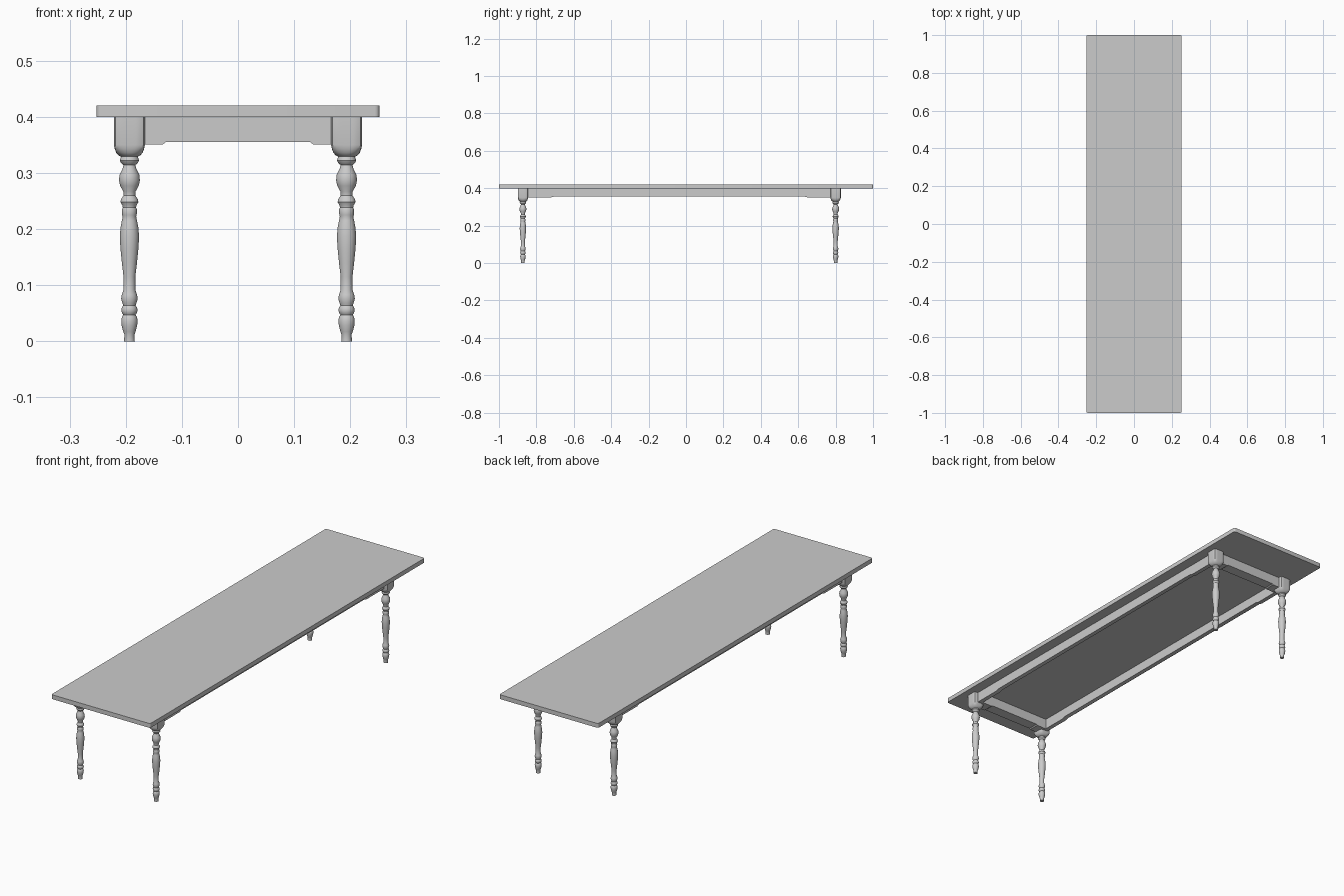
import bpy, bmesh, math

if "Cube" in bpy.data.objects:
    bpy.data.objects.remove(bpy.data.objects["Cube"])

LEG_X = 0.1935
LEG_Y = {"front": -0.872, "back": 0.80}
SEG = 32


def finish(bm, name, angle=35):
    bmesh.ops.recalc_face_normals(bm, faces=bm.faces)
    me = bpy.data.meshes.new(name)
    bm.to_mesh(me)
    bm.free()
    ob = bpy.data.objects.new(name, me)
    bpy.context.collection.objects.link(ob)
    bpy.ops.object.select_all(action='DESELECT')
    ob.select_set(True)
    bpy.context.view_layer.objects.active = ob
    bpy.ops.object.shade_smooth_by_angle(angle=math.radians(angle))
    return ob


def turned(name, rings, loc):
    """Loft rings of (z, radius, squareness); squareness 2 is a circle."""
    bm = bmesh.new()
    loops = []
    for z, r, n in rings:
        loop = []
        for i in range(SEG):
            a = 2 * math.pi * i / SEG
            c, s = math.cos(a), math.sin(a)
            d = r / (abs(c) ** n + abs(s) ** n) ** (1 / n)
            loop.append(bm.verts.new((loc[0] + c * d, loc[1] + s * d, z)))
        loops.append(loop)
    for a, b in zip(loops, loops[1:]):
        for i in range(SEG):
            j = (i + 1) % SEG
            bm.faces.new((a[i], a[j], b[j], b[i]))
    bm.faces.new(loops[0][::-1])
    bm.faces.new(loops[-1])
    return finish(bm, name)


def rail(name, lo, hi, step, drop, rise, w0, w1, along_y):
    """Apron board with lower ends: drop is the end height, rise the middle."""
    ramp = step * 0.1
    prof = [(lo, 0.4), (lo, drop), (lo + step - ramp, drop), (lo + step, rise),
            (hi - step, rise), (hi - step + ramp, drop), (hi, drop), (hi, 0.4)]
    bm = bmesh.new()
    pt = (lambda u, z, w: (w, u, z)) if along_y else (lambda u, z, w: (u, w, z))
    face = bm.faces.new([bm.verts.new(pt(u, z, w0)) for u, z in prof])
    ext = bmesh.ops.extrude_face_region(bm, geom=[face])
    move = pt(0, 0, w1 - w0)
    bmesh.ops.translate(bm, vec=move,
                        verts=[v for v in ext["geom"] if isinstance(v, bmesh.types.BMVert)])
    return finish(bm, name)


# Table top with softened corners
bm = bmesh.new()
bmesh.ops.create_cube(bm, size=1)
bmesh.ops.scale(bm, vec=(0.504, 2.0, 0.02), verts=bm.verts)
bmesh.ops.translate(bm, vec=(0, 0, 0.41), verts=bm.verts)
upright = [e for e in bm.edges if abs(e.verts[0].co.z - e.verts[1].co.z) > 0.01]
bmesh.ops.bevel(bm, geom=upright, offset=0.008, segments=4, profile=0.5, affect='EDGES')
finish(bm, "table_top")

# Turned legs, foot to block
spindle = [(0, .0095), (.012, .009), (.017, .011), (.028, .0138), (.036, .0146),
           (.043, .0135), (.047, .011), (.050, .013), (.055, .0146), (.060, .0135),
           (.064, .0112), (.068, .0125), (.076, .0148), (.083, .0135), (.092, .0105),
           (.115, .0105), (.140, .0135), (.165, .0160), (.187, .0172), (.203, .0158),
           (.215, .0135), (.222, .0120), (.225, .0130), (.235, .0133), (.238, .0118),
           (.242, .0125), (.248, .0160), (.253, .0150), (.260, .0105), (.267, .0110),
           (.277, .0165), (.287, .0187), (.297, .0175), (.307, .0125), (.314, .0105),
           (.318, .0150), (.322, .0172), (.326, .0160), (.329, .0150)]
rings = [(z, r, 2) for z, r in spindle]
rings += [(.331, .019, 2.2), (.336, .0235, 3), (.343, .0262, 5), (.350, .0275, 7), (.400, .0275, 7)]
for end, y in LEG_Y.items():
    for side, sx in (("left", -1), ("right", 1)):
        turned(f"{end}_{side}_leg", rings, (sx * LEG_X, y))

# Side aprons
for side, sx in (("left", -1), ("right", 1)):
    c = sx * LEG_X
    rail(f"{side}_apron", LEG_Y["front"] + 0.01, LEG_Y["back"] - 0.01, 0.16,
         0.352, 0.357, c - 0.01, c + 0.01, True)

# End aprons
for end, inward in (("front", 1), ("back", -1)):
    y = LEG_Y[end]
    rail(f"{end}_apron", -LEG_X + 0.01, LEG_X - 0.01, 0.055,
         0.351, 0.355, y - inward * 0.01, y + inward * 0.04, False)
